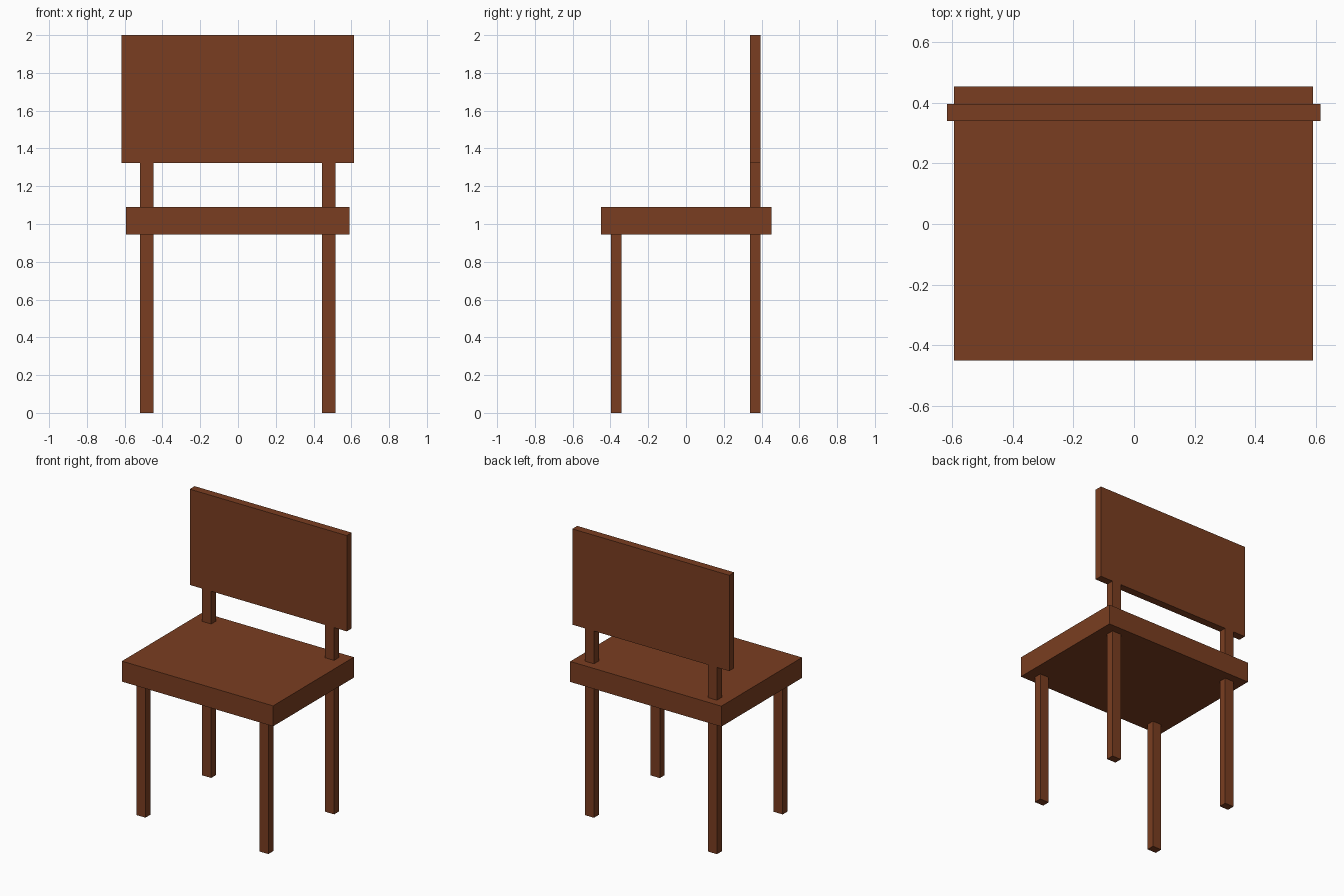
import bpy
import bmesh
from mathutils import Vector

default = bpy.data.objects.get("Cube")
if default:
    bpy.data.objects.remove(default, do_unlink=True)

# Single wood colour
wood = bpy.data.materials.new("brown_wood")
wood.use_nodes = True
colour = (0.195, 0.048, 0.015, 1.0)
wood.diffuse_color = colour
wood.node_tree.nodes["Principled BSDF"].inputs["Base Color"].default_value = colour


def box(name, low, high):
    """Flat-faced box between two opposite corners, origin at its centre."""
    low, high = Vector(low), Vector(high)
    bm = bmesh.new()
    bmesh.ops.create_cube(bm, size=1)
    bmesh.ops.scale(bm, vec=high - low, verts=bm.verts)
    mesh = bpy.data.meshes.new(name)
    bm.to_mesh(mesh)
    bm.free()
    mesh.materials.append(wood)
    obj = bpy.data.objects.new(name, mesh)
    obj.location = (low + high) / 2
    bpy.context.collection.objects.link(obj)
    return obj


SEAT_BOTTOM, SEAT_TOP = 0.945, 1.09
BACK_BOTTOM, TOP = 1.322, 2.0
BACK_Y = (0.34, 0.395)

# Seat slab and backrest panel
box("seat", (-0.594, -0.45, SEAT_BOTTOM), (0.59, 0.453, SEAT_TOP))
box("backrest", (-0.616, BACK_Y[0], BACK_BOTTOM), (0.614, BACK_Y[1], TOP))

# Legs, with posts above the rear pair carrying the backrest
for side, x0, x1 in (("right", -0.519, -0.448), ("left", 0.444, 0.515)):
    box(f"front_leg_{side}", (x0, -0.396, 0), (x1, -0.341, SEAT_BOTTOM))
    box(f"rear_leg_{side}", (x0, BACK_Y[0], 0), (x1, BACK_Y[1], SEAT_BOTTOM))
    box(f"back_post_{side}", (x0, BACK_Y[0], SEAT_TOP), (x1, BACK_Y[1], BACK_BOTTOM))
